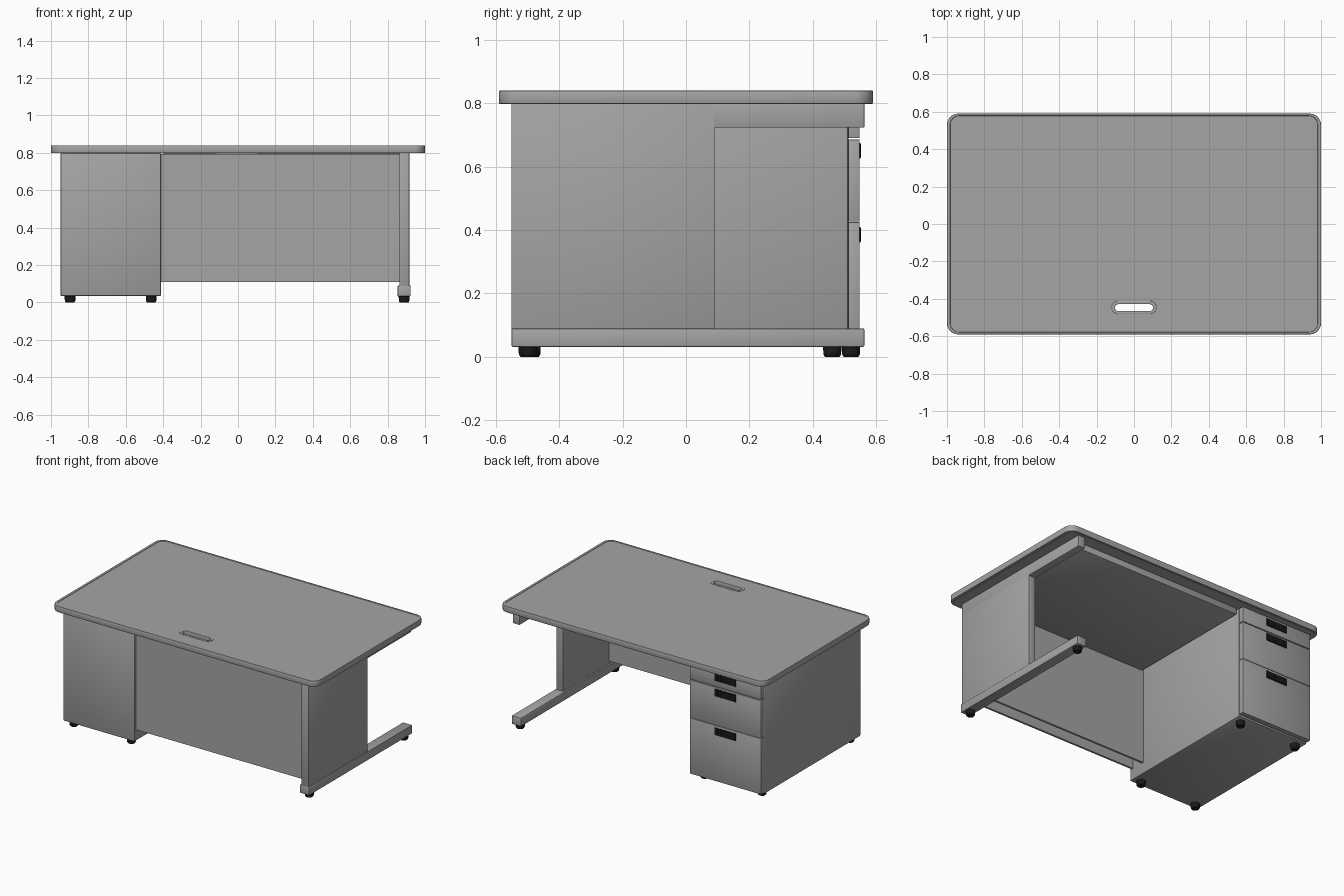
import bpy, bmesh, math

if "Cube" in bpy.data.objects:
    bpy.data.objects.remove(bpy.data.objects["Cube"])

def material(name, v):
    m = bpy.data.materials.new(name)
    m.diffuse_color = (v, v, v, 1)
    m.use_nodes = True
    m.node_tree.nodes["Principled BSDF"].inputs["Base Color"].default_value = m.diffuse_color
    return m

GREY = material("grey_metal", 0.375)
BLACK = material("black_plastic", 0.01)

def finish(name, bm, mat, bevel=0.0):
    if bevel:
        edges = [e for e in bm.edges if len(e.link_faces) == 2 and e.calc_face_angle() > math.radians(40)]
        bmesh.ops.bevel(bm, geom=edges, offset=bevel, segments=2, profile=0.5, affect='EDGES')
    bmesh.ops.recalc_face_normals(bm, faces=bm.faces)
    me = bpy.data.meshes.new(name)
    bm.to_mesh(me)
    bm.free()
    me.materials.append(mat)
    me.shade_smooth()
    me.set_sharp_from_angle(angle=math.radians(25))
    ob = bpy.data.objects.new(name, me)
    bpy.context.collection.objects.link(ob)
    return ob

def box(name, x, y, z, mat=GREY, bevel=0.0):
    bm = bmesh.new()
    bmesh.ops.create_cube(bm, size=1)
    for v in bm.verts:
        for i, (a, b) in enumerate((x, y, z)):
            v.co[i] = a if v.co[i] < 0 else b
    return finish(name, bm, mat, bevel)

def round_rect(hx, hy, r, cy=0.0, k=8):
    pts = []
    for q, (sx, sy) in enumerate(((1, 1), (-1, 1), (-1, -1), (1, -1))):
        for i in range(k + 1):
            a = math.pi / 2 * (q + i / k)
            pts.append((sx * (hx - r) + r * math.cos(a), cy + sy * (hy - r) + r * math.sin(a)))
    return pts

def ring(name, outer, inner, z0, z1, mat=GREY, bevel=0.0):
    """Flat plate between two outlines with the same point count."""
    bm = bmesh.new()
    loops = [[bm.verts.new((x, y, z)) for x, y in pts]
             for pts, z in ((outer, z0), (outer, z1), (inner, z1), (inner, z0))]
    n = len(outer)
    for a in range(4):
        p, q = loops[a], loops[(a + 1) % 4]
        for i in range(n):
            j = (i + 1) % n
            bm.faces.new((p[i], p[j], q[j], q[i]))
    bmesh.ops.remove_doubles(bm, verts=bm.verts, dist=1e-5)
    return finish(name, bm, mat, bevel)

def foot(name, x, y):
    bm = bmesh.new()
    for r0, r1, z0, z1 in ((0.023, 0.028, 0, 0.008), (0.028, 0.029, 0.008, 0.037)):
        res = bmesh.ops.create_cone(bm, cap_ends=True, segments=12, radius1=r0, radius2=r1, depth=z1 - z0)
        bmesh.ops.translate(bm, verts=res['verts'], vec=(x, y, (z0 + z1) / 2))
    finish(name, bm, BLACK)

# Worktop: edge band, slightly sunk surface, cable slot
band = round_rect(0.982, 0.578, 0.048)
slot = round_rect(0.112, 0.027, 0.0269, -0.447)
ring("worktop_edge", round_rect(1.0, 0.59, 0.06), band, 0.798, 0.84, bevel=0.004)
ring("worktop_surface", band, slot, 0.798, 0.837)
ring("cable_slot_rim", round_rect(0.12, 0.035, 0.0349, -0.447),
     round_rect(0.102, 0.018, 0.0179, -0.447), 0.793, 0.8395, bevel=0.002)

# Drawer cabinet
box("cabinet", (-0.95, -0.411), (-0.53, 0.512), (0.034, 0.799), bevel=0.008)

# Drawer fronts with pulls
for name, z0, z1, pull in (("top", 0.69, 0.793, 0.755), ("middle", 0.427, 0.685, 0.65), ("bottom", 0.045, 0.425, 0.385)):
    box(name + "_drawer_front", (-0.95, -0.411), (0.512, 0.547), (z0, z1), bevel=0.002)
    box(name + "_drawer_pull", (-0.76, -0.60), (0.542, 0.550), (pull - 0.025, pull + 0.025), BLACK)
    for i in range(6):
        x = -0.755 + i * 0.0258
        box(name + "_pull_rib", (x, x + 0.02), (0.549, 0.552), (pull - 0.021, pull + 0.021), BLACK)

# Double modesty panel: outer and inner sheets with the cable space between
for name, y in (("outer", -0.512), ("inner", -0.415)):
    box(name + "_modesty_panel", (-0.413, 0.866), (y, y + 0.014), (0.11, 0.793))

# Shallow tray under the worktop, with a small gap to the cabinet
box("underframe_tray", (-0.401, 0.866), (-0.401, 0.50), (0.753, 0.799), bevel=0.006)

# Side leg: upright panel, top arm, floor runner
box("leg_panel", (0.864, 0.916), (-0.55, 0.09), (0.085, 0.799), bevel=0.002)
box("leg_top_arm", (0.864, 0.916), (-0.549, 0.562), (0.723, 0.799), bevel=0.002)
box("leg_runner", (0.853, 0.923), (-0.55, 0.562), (0.032, 0.09), bevel=0.004)

# Levelling feet
for i, (x, y) in enumerate(((-0.898, -0.487), (-0.464, -0.487), (-0.898, 0.461), (-0.464, 0.461),
                            (0.888, -0.499), (0.888, 0.52))):
    foot("levelling_foot_%d" % (i + 1), x, y)
